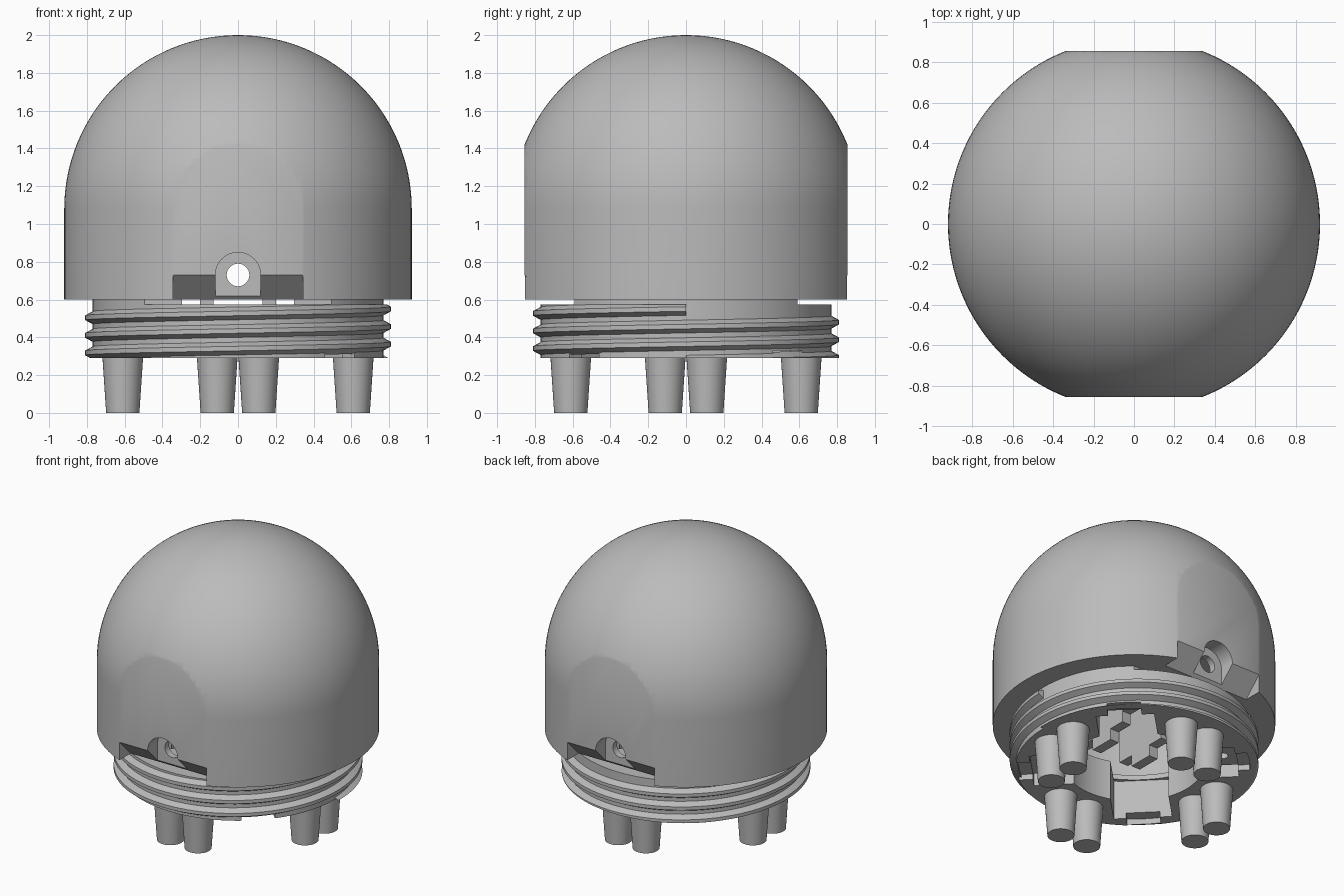
import bpy, bmesh, math
from mathutils import Matrix

if "Cube" in bpy.data.objects:
    bpy.data.objects.remove(bpy.data.objects["Cube"])

grey = bpy.data.materials.new("plain grey")
grey.use_nodes = True
grey.diffuse_color = (0.5, 0.5, 0.5, 1)
grey.node_tree.nodes["Principled BSDF"].inputs["Base Color"].default_value = grey.diffuse_color


def make(name, bm):
    bmesh.ops.recalc_face_normals(bm, faces=bm.faces)
    mesh = bpy.data.meshes.new(name)
    bm.to_mesh(mesh)
    bm.free()
    mesh.materials.append(grey)
    ob = bpy.data.objects.new(name, mesh)
    bpy.context.collection.objects.link(ob)
    return ob


def revolve(name, profile, steps=96):
    bm = bmesh.new()
    vs = [bm.verts.new((r, 0, z)) for r, z in profile]
    es = [bm.edges.new((a, b)) for a, b in zip(vs, vs[1:] + vs[:1])
          if a.co.x > 0 or b.co.x > 0]
    bmesh.ops.spin(bm, geom=vs + es, axis=(0, 0, 1), cent=(0, 0, 0),
                   angle=math.tau, steps=steps)
    bmesh.ops.remove_doubles(bm, verts=bm.verts, dist=1e-5)
    return make(name, bm)


def box(name, lo, hi, turn=0):
    bm = bmesh.new()
    bmesh.ops.create_cube(bm, size=1)
    for v in bm.verts:
        v.co = [(a + b) / 2 + c * (b - a) for a, b, c in zip(lo, hi, v.co)]
    bmesh.ops.rotate(bm, verts=bm.verts, matrix=Matrix.Rotation(turn, 3, 'Z'))
    return make(name, bm)


def cylinder(name, r1, r2, depth, place, along_y=False, segments=40):
    bm = bmesh.new()
    bmesh.ops.create_cone(bm, cap_ends=True, segments=segments,
                          radius1=r1, radius2=r2, depth=depth)
    if along_y:
        bmesh.ops.rotate(bm, verts=bm.verts, matrix=Matrix.Rotation(math.pi / 2, 3, 'X'))
    bmesh.ops.translate(bm, verts=bm.verts, vec=place)
    return make(name, bm)


def prism(name, outline, x0, x1):
    # Extrude a (y, z) outline along x
    bm = bmesh.new()
    face = bm.faces.new([bm.verts.new((x0, y, z)) for y, z in outline])
    new = bmesh.ops.extrude_face_region(bm, geom=[face])["geom"]
    bmesh.ops.translate(bm, vec=(x1 - x0, 0, 0),
                        verts=[v for v in new if isinstance(v, bmesh.types.BMVert)])
    return make(name, bm)


def boolean(target, tool, operation='DIFFERENCE'):
    mod = target.modifiers.new("cut", 'BOOLEAN')
    mod.operation, mod.solver, mod.object = operation, 'EXACT', tool
    with bpy.context.temp_override(object=target, active_object=target):
        bpy.ops.object.modifier_apply(modifier=mod.name)
    bpy.data.objects.remove(tool)


# Hollow dome with two flattened sides
R, BASE, SPRING = 0.92, 0.6, 1.08
arc = [(R * math.cos(i * math.pi / 64), SPRING + R * math.sin(i * math.pi / 64))
       for i in range(32)]
dome = revolve("dome", [(R, BASE)] + arc + [(0, 2), (0, 0.95), (0.7, 0.95), (0.7, BASE)], 128)
boolean(dome, box("flats", (-1, -0.855, 0), (1, 0.855, 3)), 'INTERSECT')

# Sloped notch, arched pocket and cross hole on front and back
for s in (-1, 1):
    wedge = [(s * 0.955, 0.83), (s * 0.705, 0.58), (s * 0.955, 0.58)]
    boolean(dome, prism("notch", wedge, -0.345, 0.345))
    pocket = cylinder("pocket", 0.12, 0.12, 0.2, (0, s * 0.845, 0.73), True)
    boolean(dome, pocket)
    y0, y1 = sorted((s * 0.745, s * 0.945))
    boolean(dome, box("pocket", (-0.12, y0, 0.62), (0.12, y1, 0.73)))
boolean(dome, cylinder("cross_hole", 0.06, 0.06, 2, (0, 0, 0.73), True))

# Neck arcs joining dome and collar
neck = revolve("neck", [(0.66, 0.57), (0.77, 0.57), (0.77, 0.605), (0.66, 0.605)])
boolean(neck, box("neck_span", (-1, -0.59, 0), (1, 0.59, 1)), 'INTERSECT')

# Collar with diagonal bays and slots in the lower rim
collar = revolve("collar", [(0.45, 0.29), (0.77, 0.29), (0.77, 0.575), (0.45, 0.575)])
for turn in (math.pi / 4, -math.pi / 4):
    boolean(collar, box("bay", (-0.67, -0.19, 0), (0.67, 0.19, 1), turn))
    boolean(collar, box("slot", (-1, -0.11, 0.2), (1, 0.11, 0.33), turn))

# Screw bosses in two opposite bays
bosses = []
for turn in (-math.pi / 4, 3 * math.pi / 4):
    boss = box("screw_boss", (0.5, -0.12, 0.34), (0.69, 0.12, 0.57), turn)
    spot = (0.58 * math.cos(turn), 0.58 * math.sin(turn), 0.34)
    boolean(boss, cylinder("screw_hole", 0.035, 0.035, 0.3, spot, segments=20))
    bosses.append(boss)

# Helical thread, trimmed level with the collar
bm = bmesh.new()
section = [(0.755, -0.042), (0.81, -0.012), (0.81, 0.012), (0.755, 0.042)]
rings, STEPS, TURNS, PITCH = [], 96, 3, 0.093
for i in range(TURNS * STEPS + 1):
    a = i * math.tau / STEPS
    z = 0.55 - PITCH * (TURNS - i / STEPS)
    rings.append([bm.verts.new((r * math.cos(a), r * math.sin(a), z + h)) for r, h in section])
for p, q in zip(rings, rings[1:]):
    for j in range(4):
        k = (j + 1) % 4
        bm.faces.new((p[j], p[k], q[k], q[j]))
bm.faces.new(rings[0])
bm.faces.new(rings[-1])
for z, normal in ((0.29, (0, 0, -1)), (0.575, (0, 0, 1))):
    bmesh.ops.bisect_plane(bm, geom=bm.verts[:] + bm.edges[:] + bm.faces[:],
                           plane_co=(0, 0, z), plane_no=normal, clear_outer=True)
    bmesh.ops.holes_fill(bm, edges=[e for e in bm.edges if e.is_boundary], sides=0)
thread = make("thread", bm)

# Stepped brackets hanging inside the dome
steps = [(-0.3, 0.95), (-0.3, 0.5), (-0.18, 0.5), (-0.18, 0.42), (0, 0.42),
         (0, 0.5), (0.12, 0.5), (0.12, 0.58), (0.3, 0.58), (0.3, 0.95)]
brackets = [prism("stepped_bracket", steps, min(s * 0.13, s * 0.2), max(s * 0.13, s * 0.2))
            for s in (-1, 1)]

# Tapered feet, one pair on each side
feet = []
for q in range(4):
    a = q * math.pi / 2
    for side in (-0.11, 0.11):
        x = 0.61 * math.cos(a) - side * math.sin(a)
        y = 0.61 * math.sin(a) + side * math.cos(a)
        feet.append(cylinder("foot", 0.088, 0.108, 0.3, (x, y, 0.15)))

# Smooth round surfaces, keep edges sharp
bpy.ops.object.select_all(action='DESELECT')
for ob in [dome, neck, collar, thread] + bosses + brackets + feet:
    ob.select_set(True)
bpy.context.view_layer.objects.active = dome
bpy.ops.object.shade_smooth_by_angle(angle=math.radians(25))
